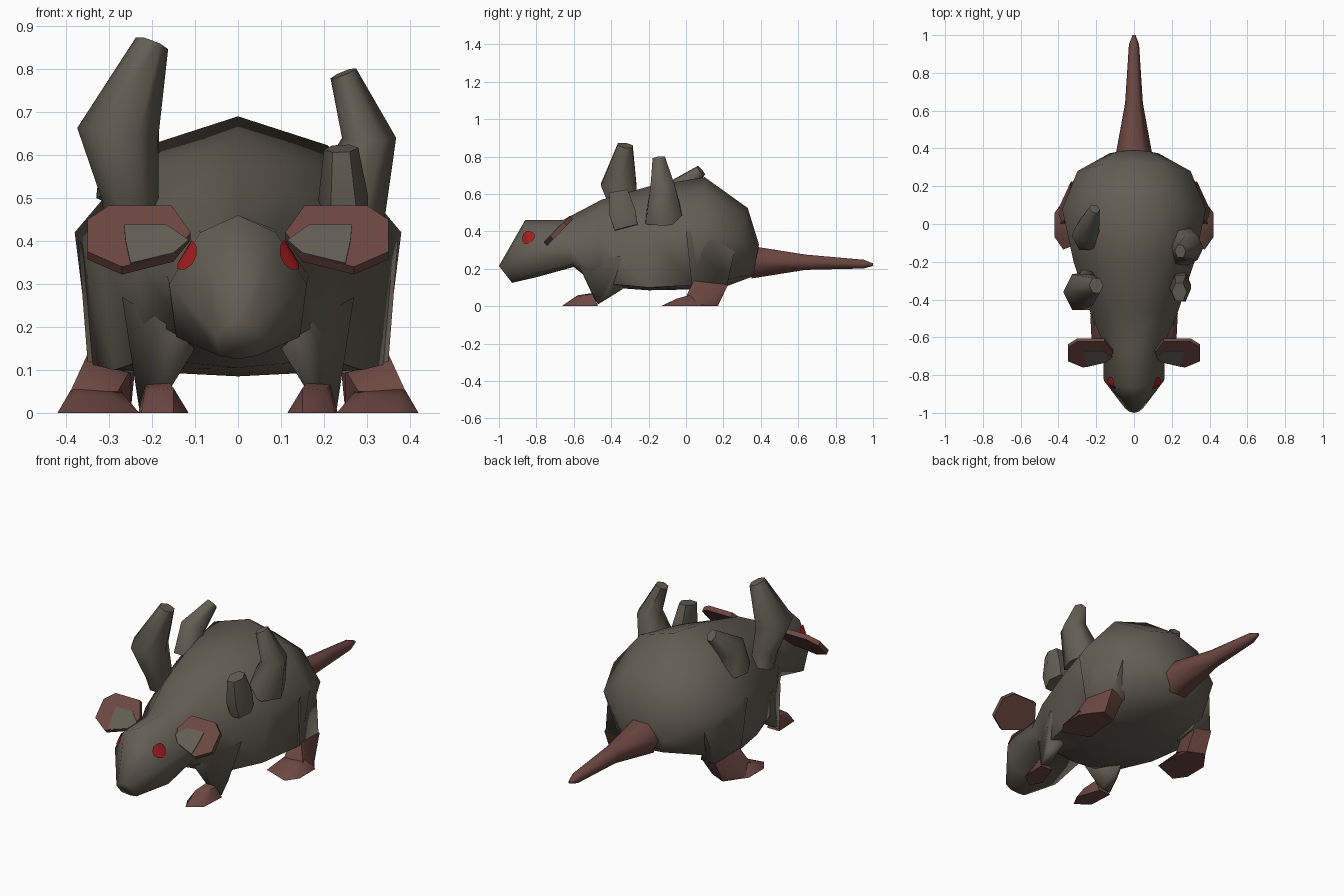
import bpy, bmesh, math
from mathutils import Vector
from mathutils.bvhtree import BVHTree

cube = bpy.data.objects.get("Cube")
if cube:
    bpy.data.objects.remove(cube, do_unlink=True)


def material(name, rgb):
    m = bpy.data.materials.new(name)
    m.use_nodes = True
    color = (*rgb, 1)
    m.diffuse_color = color
    bsdf = m.node_tree.nodes["Principled BSDF"]
    bsdf.inputs["Base Color"].default_value = color
    bsdf.inputs["Roughness"].default_value = 0.9
    return m


FUR = material("grey_fur", (0.125, 0.112, 0.088))
SKIN = material("pink_skin", (0.152, 0.064, 0.054))
RED = material("red_eye", (0.36, 0.012, 0.014))
SIDES = (("left", 1), ("right", -1))


def finish(name, bm, mat, angle=45, outward=True):
    if outward:
        bmesh.ops.recalc_face_normals(bm, faces=bm.faces)
    for f in bm.faces:
        f.smooth = True
    me = bpy.data.meshes.new(name)
    bm.to_mesh(me)
    bm.free()
    me.set_sharp_from_angle(angle=math.radians(angle))
    me.materials.append(mat)
    ob = bpy.data.objects.new(name, me)
    bpy.context.collection.objects.link(ob)
    return ob


def loft(name, rings, mat, angle):
    """Skin a closed tube through rings of equal point count."""
    bm = bmesh.new()
    rows = [[bm.verts.new(p) for p in ring] for ring in rings]
    n = len(rows[0])
    for a, b in zip(rows, rows[1:]):
        for i in range(n):
            j = (i + 1) % n
            bm.faces.new((a[i], a[j], b[j], b[i]))
    bm.faces.new(rows[0])
    bm.faces.new(rows[-1])
    return finish(name, bm, mat, angle)


def hull(name, points, mat, side=1, angle=45):
    bm = bmesh.new()
    for x, y, z in points:
        bm.verts.new((x * side, y, z))
    bmesh.ops.convex_hull(bm, input=bm.verts)
    loose = [v for v in bm.verts if not v.link_faces]
    bmesh.ops.delete(bm, geom=loose, context='VERTS')
    return finish(name, bm, mat, angle)


def tube(name, path, radii, mat, deep=1, sides=6):
    """Tapered tube along a path; deep stretches it front to back."""
    pts = [Vector(p) for p in path]
    rings = []
    for i, p in enumerate(pts):
        d = (pts[min(i + 1, len(pts) - 1)] - pts[max(i - 1, 0)]).normalized()
        ref = Vector((1, 0, 0))
        u = (ref - d * ref.dot(d)).normalized()
        v = d.cross(u) * deep
        turns = [math.tau * k / sides for k in range(sides)]
        rings.append([p + radii[i] * (u * math.cos(t) + v * math.sin(t)) for t in turns])
    return loft(name, rings, mat, 66)


def body_ring(y_top, y_bot, top, bot, mid, w, lift=0.15):
    """Eight-sided section, leaning from y_top down to y_bot."""
    half = [(0, top), (0.55 * w, top - 0.25 * (top - mid)), (w, mid),
            (0.9 * w, bot + lift * (mid - bot)), (0, bot)]
    outline = half + [(-x, z) for x, z in half[3:0:-1]]
    return [(x, y_bot + (y_top - y_bot) * (z - bot) / (top - bot), z) for x, z in outline]


# Body and head
body = loft("body", [body_ring(*r) for r in (
    (-1.0, -0.93, 0.215, 0.125, 0.18, 0.05),
    (-0.86, -0.8, 0.46, 0.155, 0.3, 0.16),
    (-0.66, -0.6, 0.46, 0.21, 0.32, 0.165),
    (-0.45, -0.47, 0.57, 0.105, 0.36, 0.235, 0.08),
    (-0.2, -0.2, 0.64, 0.085, 0.38, 0.32, 0.05),
    (0.1, 0.05, 0.69, 0.09, 0.42, 0.38, 0.07),
    (0.33, 0.2, 0.525, 0.1, 0.36, 0.3),
    (0.39, 0.36, 0.33, 0.16, 0.24, 0.13))], FUR, 75)

# Tail
tube("tail", [(0, 0.35, 0.235), (0, 0.64, 0.235), (0, 0.95, 0.225), (0, 1, 0.222)],
     (0.1, 0.047, 0.027, 0.008), SKIN)

# Bent growths on the back
tube("tall_right_horn", [(-0.25, -0.3, 0.42), (-0.25, -0.325, 0.5), (-0.28, -0.36, 0.65),
                         (-0.2, -0.325, 0.86)], (0.06, 0.066, 0.095, 0.04), FUR, 1.15)
tube("tall_left_horn", [(0.245, -0.115, 0.46), (0.305, -0.125, 0.64), (0.245, -0.145, 0.79)],
     (0.098, 0.063, 0.032), FUR, 1.2)
tube("short_left_horn", [(0.25, -0.32, 0.42), (0.245, -0.34, 0.5), (0.24, -0.36, 0.615)],
     (0.052, 0.058, 0.04), FUR, 1.4)
tube("back_right_horn", [(-0.25, -0.06, 0.5), (-0.25, -0.03, 0.63), (-0.21, 0.08, 0.725)],
     (0.08, 0.066, 0.03), FUR, 1.15)


# Ears are flat plates leaning back, with a furry inner patch
EAR = [(0.11, 0.42), (0.155, 0.483), (0.3, 0.483), (0.35, 0.45),
       (0.35, 0.375), (0.27, 0.34), (0.15, 0.37)]
PATCH = [(0.115, 0.4), (0.165, 0.435), (0.265, 0.435), (0.262, 0.4), (0.25, 0.346),
         (0.15, 0.37)]
EAR_NORMAL = Vector((0, -0.69, 0.72))


def plate(outline, front, back):
    base = [Vector((x, -0.76 + 0.96 * (z - 0.34), z)) for x, z in outline]
    return [p + EAR_NORMAL * d for p in base for d in (front, back)]


# Snap painted eyes onto the head
bm = bmesh.new()
bm.from_mesh(body.data)
tree = BVHTree.FromBMesh(bm)
bm.free()


def eye(name, side):
    look = Vector((-0.85 * side, 0.5, -0.15)).normalized()
    u = look.cross(Vector((0, 0, 1))).normalized()
    v = u.cross(look)
    center = Vector((0.135 * side, -0.855, 0.37)) - look * 0.3
    bm = bmesh.new()

    def spot(r, t):
        start = center + r * (u * math.cos(t) + v * math.sin(t))
        hit = tree.ray_cast(start, look)[0]
        return bm.verts.new((hit or start + look * 0.3) - look * 0.009)

    n = 10
    mid = spot(0, 0)
    inner = [spot(0.02, math.tau * k / n) for k in range(n)]
    outer = [spot(0.037, math.tau * k / n) for k in range(n)]
    for i in range(n):
        j = (i + 1) % n
        bm.faces.new((mid, inner[i], inner[j]))
        bm.faces.new((inner[i], outer[i], outer[j], inner[j]))
    bm.normal_update()
    if sum((f.normal.dot(look) for f in bm.faces)) > 0:
        bmesh.ops.reverse_faces(bm, faces=bm.faces)
    finish(name, bm, RED, outward=False)


for label, s in SIDES:
    hull(label + "_ear", plate(EAR, 0, -0.025), SKIN, s)
    hull(label + "_ear_patch", plate(PATCH, 0.004, -0.004), FUR, s)
    eye(label + "_eye", s)

    # Front leg and paw
    hull(label + "_front_leg", [
        (0.27, -0.35, 0.27), (0.17, -0.57, 0.21), (0.1, -0.52, 0.15), (0.19, -0.34, 0.09),
        (0.235, -0.42, 0.07), (0.165, -0.5, 0.06), (0.23, -0.47, 0.01), (0.18, -0.47, 0.02)],
        FUR, s, 75)
    hull(label + "_front_foot", [
        (0.115, -0.6, 0), (0.15, -0.665, 0), (0.225, -0.61, 0), (0.232, -0.47, 0),
        (0.16, -0.47, 0), (0.15, -0.58, 0.058), (0.2, -0.58, 0.052),
        (0.215, -0.5, 0.065), (0.16, -0.5, 0.07)], SKIN, s)

    # Thigh, ankle and hind foot
    hull(label + "_thigh", [
        (0.372, 0.0, 0.4), (0.35, 0.12, 0.4), (0.29, 0.26, 0.3), (0.35, 0.03, 0.12),
        (0.33, 0.22, 0.11), (0.24, 0.06, 0.09), (0.23, 0.2, 0.1)], FUR, s, 75)
    hull(label + "_ankle", [
        (0.351, 0.04, 0.135), (0.334, 0.225, 0.115), (0.25, 0.08, 0.1), (0.24, 0.2, 0.1),
        (0.39, 0.0, 0.05), (0.28, 0.0, 0.05), (0.34, 0.17, 0), (0.25, 0.13, 0),
        (0.41, 0.06, 0)], SKIN, s)
    hull(label + "_hind_foot", [
        (0.375, -0.135, 0), (0.42, -0.07, 0), (0.42, 0.06, 0), (0.34, 0.17, 0),
        (0.25, 0.13, 0), (0.23, -0.08, 0), (0.375, -0.05, 0.04), (0.3, -0.04, 0.04),
        (0.385, 0.02, 0.06), (0.28, 0.05, 0.06)], SKIN, s)
